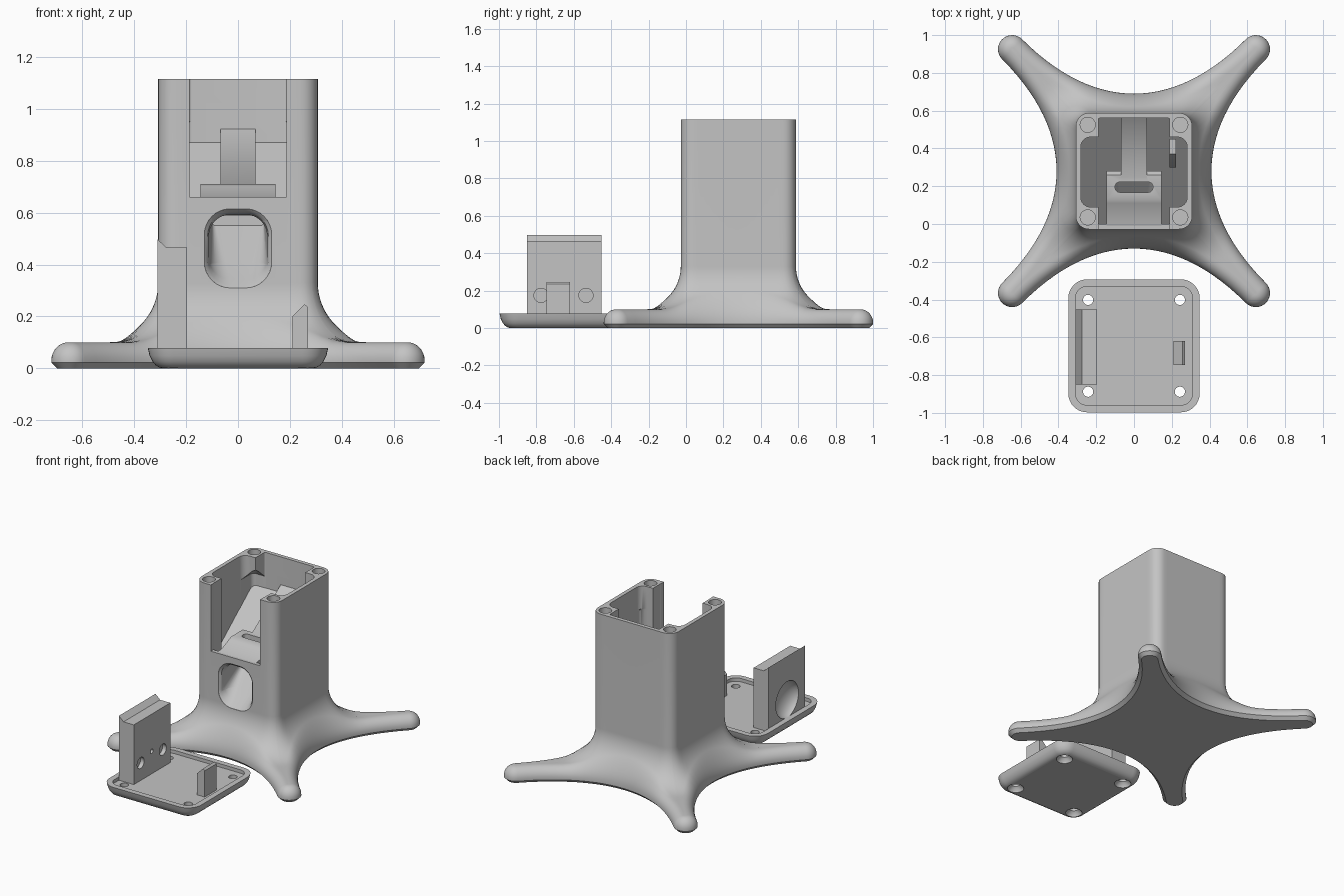
import bpy, bmesh, math
from mathutils import Vector

if "Cube" in bpy.data.objects:
    bpy.data.objects.remove(bpy.data.objects["Cube"])

GREY = bpy.data.materials.new("light_grey")
GREY.diffuse_color = (0.55, 0.55, 0.55, 1)
GREY.use_nodes = True
GREY.node_tree.nodes["Principled BSDF"].inputs["Base Color"].default_value = GREY.diffuse_color
CY = 0.28          # tower centre in y
LY = -0.645        # lid centre in y


def loft(name, rings):
    """Skin closed rings of equal length and cap both ends."""
    bm = bmesh.new()
    vs = [[bm.verts.new(p) for p in ring] for ring in rings]
    n = len(vs[0])
    for a, b in zip(vs, vs[1:]):
        for i in range(n):
            j = (i + 1) % n
            bm.faces.new((a[i], a[j], b[j], b[i]))
    bm.faces.new(vs[0])
    bm.faces.new(vs[-1])
    bmesh.ops.recalc_face_normals(bm, faces=bm.faces)
    me = bpy.data.meshes.new(name)
    bm.to_mesh(me)
    bm.free()
    me.materials.append(GREY)
    ob = bpy.data.objects.new(name, me)
    bpy.context.collection.objects.link(ob)
    return ob


def rrect(cx, cy, hx, hy, r, n=8):
    pts = []
    for k, (sx, sy) in enumerate(((1, 1), (-1, 1), (-1, -1), (1, -1))):
        for i in range(n + 1):
            a = math.pi / 2 * (k + i / n)
            pts.append((cx + sx * (hx - r) + r * math.cos(a), cy + sy * (hy - r) + r * math.sin(a)))
    return pts


def circle(cx, cy, r, n=32):
    return [(cx + r * math.cos(math.tau * i / n), cy + r * math.sin(math.tau * i / n)) for i in range(n)]


def at_z(pts, z):
    return [(x, y, z) for x, y in pts]


def prism_z(name, pts, z0, z1):
    return loft(name, [at_z(pts, z0), at_z(pts, z1)])


def prism_x(name, yz, x0, x1):
    return loft(name, [[(x, y, z) for y, z in yz] for x in (x0, x1)])


def combine(ob, others, op='DIFFERENCE'):
    for o in others:
        o.hide_render = True
        m = ob.modifiers.new("cut", 'BOOLEAN')
        m.operation, m.object, m.solver = op, o, 'EXACT'
        bpy.context.view_layer.objects.active = ob
        bpy.ops.object.modifier_apply(modifier=m.name)
        bpy.data.objects.remove(o)


def smooth(ob):
    bpy.ops.object.select_all(action='DESELECT')
    ob.select_set(True)
    bpy.context.view_layer.objects.active = ob
    bpy.ops.object.shade_smooth_by_angle(angle=math.radians(35))


# ---- four-footed base flowing into the square tower ----
FOOT, FR = 0.645, 0.075                # foot offset and radius
H, FIL, EDGE = 0.308, 0.23, 0.066      # tower half width, fillet radius, edge rounding
XE = FOOT - FR / math.sqrt(2)          # where the concave side meets the foot


def star(inset):
    """Outline: each quarter is a concave curve then a half-round foot."""
    pts = []
    for k in range(4):
        q = []
        for i in range(28):
            x = XE * (i / 14 - 1)
            n = Vector((-(1.5976 * x + 0.2612 * x ** 3), 1)).normalized()
            q.append(Vector((x, 0.41 + 0.7988 * x * x + 0.0653 * x ** 4)) - n * inset)
        for i in range(16):
            a = math.pi * (0.75 - i / 16)
            q.append(Vector((FOOT + math.cos(a) * (FR - inset), FOOT + math.sin(a) * (FR - inset))))
        c, s = math.cos(-math.pi / 2 * k), math.sin(-math.pi / 2 * k)
        pts += [Vector((p.x * c - p.y * s, p.x * s + p.y * c)) for p in q]
    return pts


def tower_dist(p, r=0.07):
    dx, dy = abs(p.x) - H + r, abs(p.y) - H + r
    return math.hypot(max(dx, 0), max(dy, 0)) + min(max(dx, dy), 0) - r


def tower_point(d):
    d, lo, hi = d.normalized(), 0.0, 1.0
    for _ in range(30):
        m = (lo + hi) / 2
        lo, hi = (m, hi) if tower_dist(d * m) < 0 else (lo, m)
    return d * lo


def height(p):
    t = min(max(tower_dist(p), 0), FIL)
    return 0.1 + FIL - math.sqrt(FIL ** 2 - (FIL - t) ** 2)


inner = star(EDGE)
tower = [tower_point(p) for p in inner]
rings = [[(p.x, p.y + CY, 0) for p in star(0.022)], [(p.x, p.y + CY, 0.022) for p in star(0)]]
for i in range(8):
    a = math.pi / 2 * i / 8
    ring = star(EDGE * (1 - math.cos(a)))
    rings.append([(p.x, p.y + CY, 0.03 + (height(p) - 0.03) * math.sin(a)) for p in ring])
for i in range(16, -1, -1):
    f = (i / 16) ** 2
    ring = [t.lerp(p, f) for t, p in zip(tower, inner)]
    rings.append([(p.x, p.y + CY, height(p) if i else 0.33) for p in ring])
rings.append([(p.x, p.y + CY, 1.115) for p in tower])
stand = loft("stand_body", rings)


# ---- tower cavity: sloping floor, corner posts, open front slot ----
def ramp(y):
    return 0.87 - (0.56 - y) * 0.8


def cavity(name, pts):
    return loft(name, [[(x, y, ramp(y)) for x, y in pts], at_z(pts, 1.3)])


wide = rrect(0, 0.325, 0.28, 0.235, 0.03)
combine(stand, [
    cavity("cavity_middle", rrect(0, 0.275, 0.281, 0.185, 0.05)),
    cavity("cavity_long", rrect(0, 0.28, 0.189, 0.281, 0.01)),
    loft("cavity_under_posts", [[(x, y, ramp(y)) for x, y in wide], at_z(wide, 0.95),
                                at_z(rrect(0, 0.275, 0.19, 0.18, 0.03), 1.04)]),
    prism_z("front_slot", [(-0.187, -0.2), (0.187, -0.2), (0.187, 0.1), (-0.187, 0.1)], 0.66, 1.31),
])

# ---- raised spout block, ridge and side fins inside the tower ----
combine(stand, [
    prism_x("spout_block", [(-0.01, 0.40), (-0.01, 0.66), (0.04, 0.67), (0.11, 0.7), (0.13, 0.71),
                            (0.26, 0.71), (0.28, 0.69), (0.28, 0.42)], -0.145, 0.145),
    prism_x("ridge", [(0.24, 0.45), (0.24, 0.705), (0.57, 0.93), (0.57, 0.6)], -0.068, 0.068),
] + [prism_x("fin", [(0.30, 0.55), (0.30, 0.72), (0.37, 0.88), (0.45, 0.88), (0.45, 0.7)],
             s * 0.205 - 0.018, s * 0.205 + 0.018) for s in (-1, 1)], 'UNION')

# ---- front outlet with flared mouth, feed slot and screw holes ----
mouth = []
for y, hx, z0, z1, r in ((-0.09, 0.135, 0.305, 0.62, 0.1), (-0.027, 0.13, 0.31, 0.615, 0.1),
                         (-0.014, 0.117, 0.322, 0.602, 0.09), (0.015, 0.112, 0.345, 0.592, 0.08),
                         (0.24, 0.1, 0.55, 0.59, 0.015)):
    mouth.append([(x, y, z) for x, z in rrect(0, (z0 + z1) / 2, hx, (z1 - z0) / 2, r)])
combine(stand, [loft("outlet", mouth),
                prism_z("feed_slot", rrect(0, 0.195, 0.1, 0.027, 0.025), 0.57, 0.8)]
        + [prism_z("screw_hole", circle(sx * 0.245, CY + sy * 0.245, 0.04), 1.035, 1.3)
           for sx in (-1, 1) for sy in (-1, 1)])
smooth(stand)

# ---- lid tray with rounded underside, rim and countersunk holes ----
tray = [at_z(rrect(0, LY, 0.348 - i, 0.352 - i, 0.1 - i), z)
        for i, z in ((0.058, 0), (0.045, 0.003), (0.03, 0.012), (0.018, 0.026), (0.007, 0.048),
                     (0, 0.078), (0.038, 0.078), (0.038, 0.055))]
lid = loft("lid_tray", tray)
holes = []
for sx in (-1, 1):
    for sy in (-1, 1):
        x, y = sx * 0.243, LY + sy * 0.243
        holes.append(loft("lid_hole", [at_z(circle(x, y, r), z)
                                       for r, z in ((0.055, -0.01), (0.05, 0.01), (0.027, 0.03), (0.027, 0.2))]))
combine(lid, holes)
smooth(lid)

# ---- upright plate with lipped top, finger scoop and round sockets ----
section = [(-0.31, 0.05), (-0.31, 0.497), (-0.275, 0.465), (-0.197, 0.465), (-0.197, 0.05)]
plate = loft("upright_plate", [[(x, y, z) for x, z in section] for y in (-0.85, -0.453)])
sockets = []
for y, z, r in ((-0.775, 0.175, 0.038), (-0.535, 0.175, 0.038), (-0.655, 0.21, 0.015)):
    sockets.append(prism_x("socket", circle(y, z, r), -0.225, -0.1))
scoop = []
for i in range(9):
    a = math.pi / 2 * i / 8 * 0.96
    scoop.append([(-0.32 + 0.075 * math.sin(a), y, z) for y, z in circle(-0.655, 0.2, 0.125 * math.cos(a))])
combine(plate, sockets + [loft("scoop", scoop)])
smooth(plate)

# ---- small hooked clip on the other side of the lid ----
hook = [(0.21, 0.05), (0.21, 0.2), (0.257, 0.247), (0.27, 0.235), (0.27, 0.05)]
loft("lid_clip", [[(x, y, z) for x, z in hook] for y in (-0.747, -0.62)])
